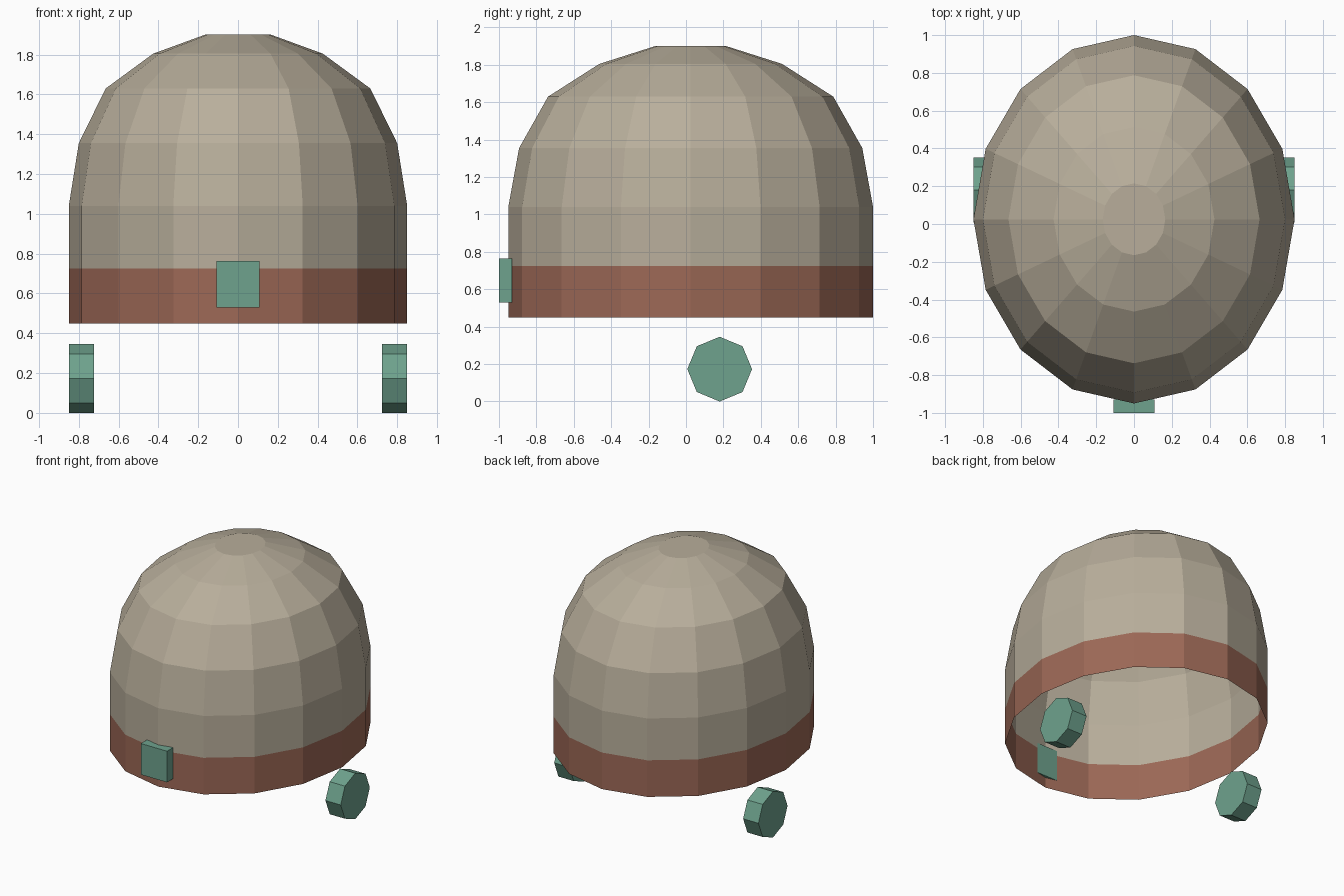
import bpy, bmesh, math
from mathutils import Matrix

if "Cube" in bpy.data.objects:
    bpy.data.objects.remove(bpy.data.objects["Cube"])


def material(name, rgb):
    """Flat colour given as 0-255 sRGB, stored as linear."""
    m = bpy.data.materials.new(name)
    lin = [((c / 255 + 0.055) / 1.055) ** 2.4 for c in rgb]
    m.diffuse_color = (*lin, 1.0)
    m.use_nodes = True
    m.node_tree.nodes["Principled BSDF"].inputs["Base Color"].default_value = m.diffuse_color
    return m


TAN = material("warm_grey", (184, 174, 155))
RED = material("brick_red", (156, 104, 86))
GREEN = material("sage_green", (110, 162, 141))


def finish(bm, name, mats):
    mesh = bpy.data.meshes.new(name)
    bm.to_mesh(mesh)
    bm.free()
    for m in mats:
        mesh.materials.append(m)
    obj = bpy.data.objects.new(name, mesh)
    bpy.context.collection.objects.link(obj)
    return obj


# Dome: open-bottomed oval shell with a flat crown; the lowest ring is the red band
SIDES, RX, RY, CY = 16, 0.85, 0.975, 0.025
PROFILE = [(1, 0.45), (1, 0.725), (1, 1.04), (0.941, 1.355),
           (0.782, 1.63), (0.501, 1.805), (0.195, 1.90)]
bm = bmesh.new()
rings = []
for r, z in PROFILE:
    angles = [2 * math.pi * i / SIDES for i in range(SIDES)]
    rings.append([bm.verts.new((RX * r * math.cos(a), CY + RY * r * math.sin(a), z))
                  for a in angles])
for level, (low, high) in enumerate(zip(rings, rings[1:])):
    for i in range(SIDES):
        j = (i + 1) % SIDES
        face = bm.faces.new((low[i], low[j], high[j], high[i]))
        face.material_index = 1 if level == 0 else 0
bm.faces.new(rings[-1])
finish(bm, "dome_shell", [TAN, RED])

# Front plate
bm = bmesh.new()
bmesh.ops.create_cube(bm, size=1, matrix=Matrix.Translation((0, -0.965, 0.647))
                      @ Matrix.Diagonal((0.218, 0.07, 0.234, 1)))
finish(bm, "front_plate", [GREEN])

# Eight-sided wheels, one on each side
for side, name in ((-1, "left_wheel"), (1, "right_wheel")):
    bm = bmesh.new()
    bmesh.ops.create_cone(bm, cap_ends=True, segments=8, radius1=0.173, radius2=0.173,
                          depth=0.127, matrix=Matrix.Translation((side * 0.7865, 0.18, 0.173))
                          @ Matrix.Rotation(math.pi / 2, 4, 'Y'))
    finish(bm, name, [GREEN])
